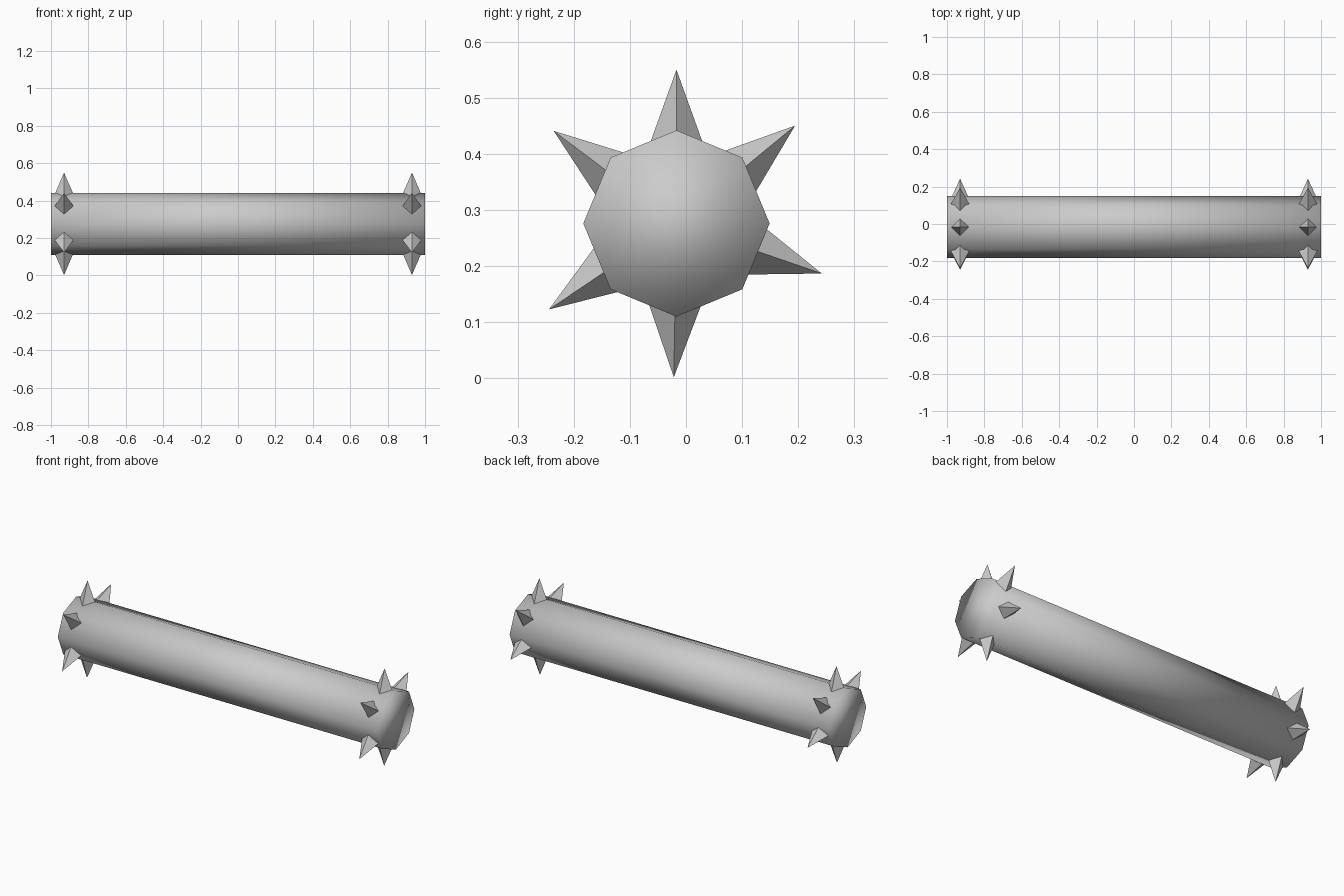
import bpy
import bmesh
from math import cos, sin, pi, radians
from mathutils import Matrix, Vector

cube = bpy.data.objects.get("Cube")
if cube:
    bpy.data.objects.remove(cube, do_unlink=True)

CENTRE = Vector((0, -0.017, 0.276))
BAR_RADIUS = 0.166
TIP_RADIUS = 0.274
SPIKE_LENGTH = 0.15
SPIKE_X = 0.93
SPIKE_ANGLES = (90, 39.5, -19, -91, 214, 143)

grey = bpy.data.materials.new("grey metal")
grey.use_nodes = True
colour = (0.6, 0.6, 0.6, 1)
grey.diffuse_color = colour
grey.node_tree.nodes["Principled BSDF"].inputs["Base Color"].default_value = colour


def add_object(name, bm, smooth):
    mesh = bpy.data.meshes.new(name)
    bmesh.ops.recalc_face_normals(bm, faces=bm.faces)
    for face in bm.faces:
        face.smooth = smooth
    bm.to_mesh(mesh)
    bm.free()
    mesh.materials.append(grey)
    obj = bpy.data.objects.new(name, mesh)
    bpy.context.collection.objects.link(obj)
    return obj


# Eight-sided bar along x, smooth over its end caps
bm = bmesh.new()
rings = []
for x in (-1, 1):
    rings.append([bm.verts.new(CENTRE + Vector((x, BAR_RADIUS * cos(i * pi / 4),
                                                BAR_RADIUS * sin(i * pi / 4))))
                  for i in range(8)])
    bm.faces.new(rings[-1])
for i in range(8):
    j = (i + 1) % 8
    bm.faces.new((rings[0][i], rings[0][j], rings[1][j], rings[1][i]))
add_object("bar", bm, True)

# A ring of four-sided spikes near each end
for side, x in (("right", -SPIKE_X), ("left", SPIKE_X)):
    bm = bmesh.new()
    for angle in SPIKE_ANGLES:
        place = (Matrix.Translation(CENTRE + Vector((x, 0, 0)))
                 @ Matrix.Rotation(radians(angle - 90), 4, "X")
                 @ Matrix.Translation((0, 0, TIP_RADIUS - SPIKE_LENGTH / 2))
                 @ Matrix.Diagonal((1.2, 1, 1, 1)))
        bmesh.ops.create_cone(bm, cap_ends=True, segments=4, radius1=0.054,
                              radius2=0, depth=SPIKE_LENGTH, matrix=place)
    bmesh.ops.remove_doubles(bm, verts=bm.verts, dist=0.0005)
    add_object(side + "_spikes", bm, False)
